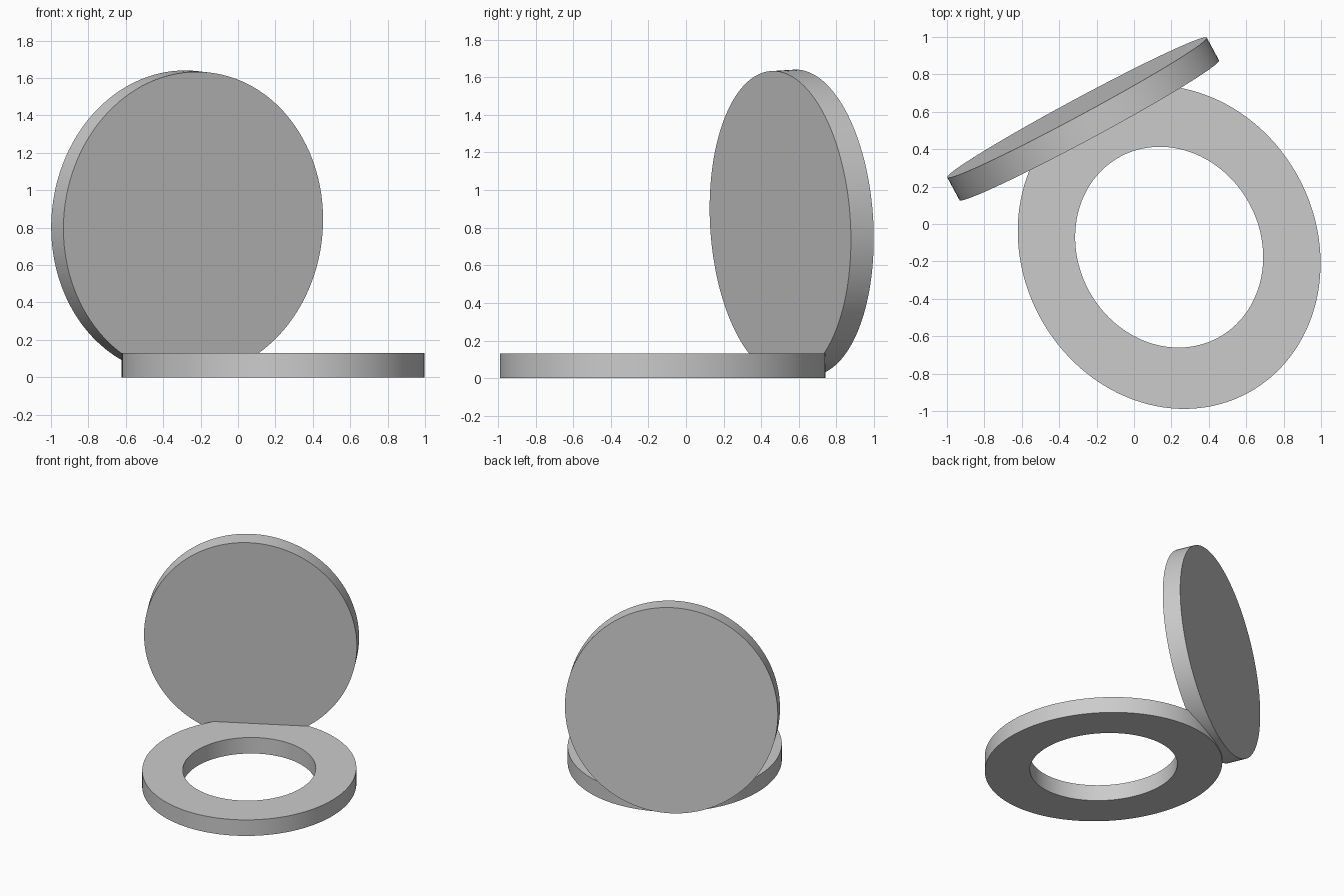
import bpy, bmesh, math
from mathutils import Matrix, Vector

if "Cube" in bpy.data.objects:
    bpy.data.objects.remove(bpy.data.objects["Cube"])

SEGMENTS = 128
TURN = math.radians(28.3)   # heading of the hinge line
LEAN = math.radians(3.1)    # forward lean of the open lid

grey = bpy.data.materials.new("light grey")
grey.diffuse_color = (0.6, 0.6, 0.6, 1)
grey.use_nodes = True
grey.node_tree.nodes["Principled BSDF"].inputs["Base Color"].default_value = grey.diffuse_color


def ellipse(bm, a, b, z):
    steps = [2 * math.pi * i / SEGMENTS for i in range(SEGMENTS)]
    return [bm.verts.new((a * math.cos(t), b * math.sin(t), z)) for t in steps]


def bridge(bm, low, high):
    for i in range(SEGMENTS):
        j = (i + 1) % SEGMENTS
        bm.faces.new((low[i], low[j], high[j], high[i]))


def finish(bm, name, matrix):
    bmesh.ops.recalc_face_normals(bm, faces=bm.faces)
    mesh = bpy.data.meshes.new(name)
    bm.to_mesh(mesh)
    bm.free()
    mesh.materials.append(grey)
    obj = bpy.data.objects.new(name, mesh)
    bpy.context.collection.objects.link(obj)
    obj.matrix_world = matrix
    bpy.ops.object.select_all(action='DESELECT')
    obj.select_set(True)
    bpy.context.view_layer.objects.active = obj
    bpy.ops.object.shade_smooth_by_angle(angle=math.radians(30))


# Seat: flat oval ring lying on the ground
bm = bmesh.new()
loops = [ellipse(bm, 0.786, 0.886, 0), ellipse(bm, 0.786, 0.886, 0.13),
         ellipse(bm, 0.488, 0.55, 0.13), ellipse(bm, 0.488, 0.55, 0)]
for k in range(4):
    bridge(bm, loops[k], loops[(k + 1) % 4])
finish(bm, "seat_ring",
       Matrix.Translation((0.188, -0.124, 0)) @ Matrix.Rotation(TURN, 4, 'Z'))

# Lid: solid oval disc standing up at the back, leaning slightly forward
bm = bmesh.new()
back = ellipse(bm, 0.788, 0.815, -0.069)
front = ellipse(bm, 0.788, 0.815, 0.069)
bridge(bm, back, front)
bm.faces.new(front)
bm.faces.new(back)
finish(bm, "lid", Matrix.Translation((-0.272, 0.562, 0.823))
       @ Matrix.Rotation(TURN, 4, 'Z')
       @ Matrix.Rotation(math.pi / 2 + LEAN, 4, 'X'))
